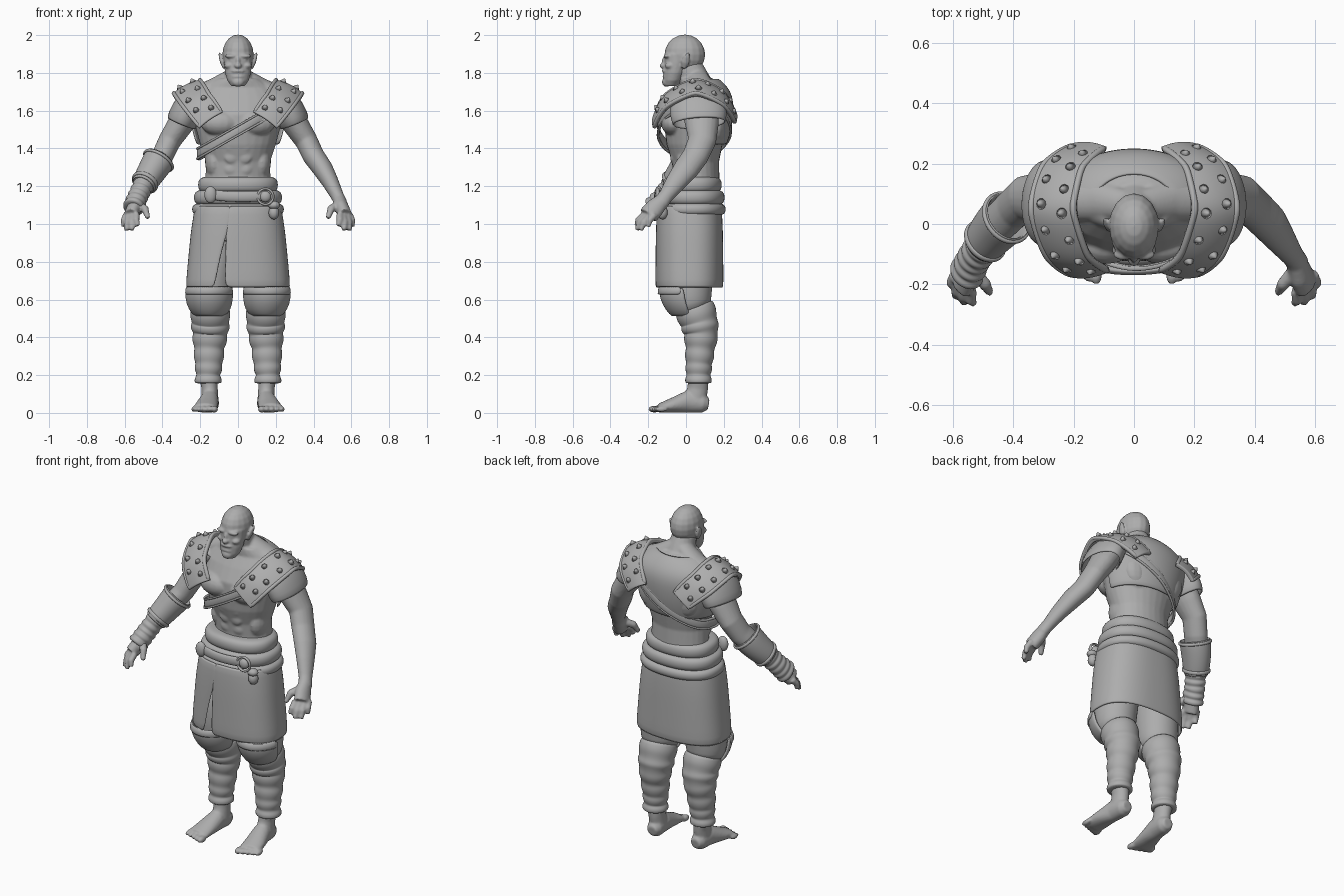
import bpy, bmesh, math
from mathutils import Vector, Matrix

if "Cube" in bpy.data.objects:
    bpy.data.objects.remove(bpy.data.objects["Cube"])

GREY = (0.42, 0.42, 0.42, 1)
mat = bpy.data.materials.new("clay grey")
mat.use_nodes = True
mat.diffuse_color = GREY
mat.node_tree.nodes["Principled BSDF"].inputs["Base Color"].default_value = GREY
X, Y, Z = Vector((1, 0, 0)), Vector((0, 1, 0)), Vector((0, 0, 1))


def grid(bm, rows, closed=False, cap=False):
    vs = [[bm.verts.new(p) for p in r] for r in rows]
    n = len(vs[0])
    for a, b in zip(vs, vs[1:]):
        for i in range(n if closed else n - 1):
            j = (i + 1) % n
            bm.faces.new((a[i], a[j], b[j], b[i]))
    if cap:
        bm.faces.new(vs[0][::-1])
        bm.faces.new(vs[-1])


def section(c, u, v, ru, rv, arc=(0, 360), n=20, p=2):
    full = arc[1] - arc[0] == 360
    pts = []
    for i in range(n):
        a = math.radians(arc[0] + (arc[1] - arc[0]) * i / (n if full else n - 1))
        co, si = math.cos(a), math.sin(a)
        pts.append(c + u * (ru * math.copysign(abs(co) ** (2 / p), co))
                   + v * (rv * math.copysign(abs(si) ** (2 / p), si)))
    return pts


def loft(bm, rings, ref=None, cap=True, side=1, arc=(0, 360), n=20, p=2):
    """Rings are x, y, z, radius along ref, other radius; level rings without ref."""
    cs = [Vector((side * r[0], r[1], r[2])) for r in rings]
    rows = []
    for i, (c, r) in enumerate(zip(cs, rings)):
        u, v = X, Y
        if ref:
            t = (cs[min(i + 1, len(cs) - 1)] - cs[max(i - 1, 0)]).normalized()
            u = (ref - t * ref.dot(t)).normalized()
            v = t.cross(u)
        rows.append(section(c, u, v, r[3], r[4], arc, n, p))
    grid(bm, rows, arc[1] - arc[0] == 360, cap)


def ball(bm, c, r):
    bmesh.ops.create_uvsphere(bm, u_segments=16, v_segments=10, radius=1,
                              matrix=Matrix.Translation(c) @ Matrix.Diagonal((*r, 1)))


def resample(rings, n, fold=0, waves=0):
    out = []
    for k in range(n):
        f = k / (n - 1) * (len(rings) - 1)
        i = min(int(f), len(rings) - 2)
        r = [a + (b - a) * (f - i) for a, b in zip(rings[i], rings[i + 1])]
        s = 1 + fold * (abs(math.sin(math.pi * waves * k / (n - 1))) - 0.4)
        out.append((*r[:3], r[3] * s, r[4] * s))
    return out


def finish(bm, name, voxel=0, thick=0, subsurf=0):
    bmesh.ops.recalc_face_normals(bm, faces=bm.faces)
    me = bpy.data.meshes.new(name)
    bm.to_mesh(me)
    bm.free()
    me.materials.append(mat)
    me.shade_smooth()
    ob = bpy.data.objects.new(name, me)
    bpy.context.collection.objects.link(ob)
    if voxel:
        m = ob.modifiers.new("fuse", "REMESH")
        m.mode, m.voxel_size, m.use_smooth_shade = "VOXEL", voxel, True
        m = ob.modifiers.new("soften", "SMOOTH")
        m.factor, m.iterations = 0.5, 4
    if thick:
        m = ob.modifiers.new("thickness", "SOLIDIFY")
        m.thickness, m.offset = thick, 0
    if subsurf:
        m = ob.modifiers.new("round", "SUBSURF")
        m.levels = m.render_levels = subsurf


# Torso sections, reused by the vest and the strap
TORSO = [(0, .04, .95, .2, .14), (0, .05, 1.15, .185, .13), (0, .055, 1.25, .172, .122),
         (0, .05, 1.33, .17, .125), (0, .045, 1.42, .2, .148), (0, .052, 1.5, .222, .165),
         (0, .058, 1.58, .245, .168), (0, .08, 1.66, .25, .148), (0, .088, 1.72, .2, .118),
         (0, .055, 1.77, .115, .09)]


def torso_at(z):
    for a, b in zip(TORSO, TORSO[1:]):
        if z <= b[2]:
            break
    f = min(max((z - a[2]) / (b[2] - a[2]), 0), 1)
    return [p + (q - p) * f for p, q in zip(a, b)]


def on_torso(angle, z, off):
    _, cy, _, rx, ry = torso_at(z)
    a = math.radians(angle)
    return Vector(((rx + off) * math.cos(a), cy + (ry + off) * math.sin(a), z))


# Body: torso, arms, hands and feet fused into one skin
ARM = [(.18, .07, 1.66, .09, .07), (.255, .075, 1.61, .1, .075), (.31, .085, 1.52, .088, .068),
       (.362, .085, 1.44, .075, .06), (.4, .05, 1.36, .07, .058), (.45, 0, 1.29, .068, .054),
       (.49, -.055, 1.22, .055, .044), (.525, -.105, 1.15, .04, .035), (.545, -.135, 1.11, .042, .034)]
FINGERS = [(.53, -.262, .99), (.562, -.26, .968), (.59, -.24, .966), (.605, -.2, .985)]
FOOT = [(.145, .12, .045, .03, .03), (.146, .09, .05, .046, .05), (.152, .01, .06, .05, .06),
        (.165, -.07, .04, .06, .04), (.174, -.14, .025, .064, .025)]
bm = bmesh.new()
loft(bm, TORSO, n=28)
loft(bm, [(0, .09, 1.66, .12, .1), (0, .05, 1.75, .078, .083), (0, .01, 1.84, .065, .072)], X)
for s in (1, -1):
    ball(bm, (s * .095, -.065, 1.535), (.105, .068, .068))
    for k in range(3):
        ball(bm, (s * .036, -.058 - .012 * k, 1.29 + .062 * k), (.036, .014, .032))
    ball(bm, (s * .125, .03, 1.33), (.05, .08, .09))
    ball(bm, (s * .1, .16, 1.53), (.1, .058, .11))
    loft(bm, [(.02, .06, 1.79, .05, .04), (.12, .08, 1.725, .07, .05), (.24, .075, 1.66, .07, .06)], Y, side=s)
    loft(bm, ARM, Y, side=s)
    # Palm, fingers and thumb
    loft(bm, [(.535, -.12, 1.13, .038, .034), (.55, -.165, 1.085, .052, .038),
              (.568, -.2, 1.045, .053, .037)], Y, side=s)
    for k, (x, y, z) in enumerate(FINGERS):
        bx, by, bz = .537 + .018 * k, -.22 + .018 * k, 1.05
        loft(bm, [(bx, by, bz, .019, .019), ((bx + x) / 2 + .006, (by + y) / 2 - .012, (bz + z) / 2, .018, .018),
                  (x, y, z, .013, .013)], X, side=s, n=10)
    loft(bm, [(.535, -.15, 1.105, .024, .024), (.492, -.2, 1.08, .021, .021),
              (.476, -.228, 1.03, .013, .013)], X, side=s, n=10)
    # Foot, ankle and toes
    loft(bm, FOOT, X, side=s)
    loft(bm, [(.16, .068, .22, .052, .055), (.15, .062, .13, .043, .055), (.148, .045, .05, .046, .06)], X, side=s)
    for k in range(5):
        ball(bm, (s * (.125 + .027 * k), -.167 + .009 * k, .02), (.02 - .0015 * k, .034, .019 - .001 * k))
finish(bm, "body", voxel=.007)

# Head with face and pointed ears
bm = bmesh.new()
ball(bm, (0, -.006, 1.897), (.083, .108, .106))
loft(bm, [(0, -.08, 1.73, .036, .035), (0, -.07, 1.76, .057, .05), (0, -.06, 1.8, .069, .06),
          (0, -.05, 1.85, .074, .066), (0, -.045, 1.9, .075, .07)])
ball(bm, (0, -.122, 1.838), (.019, .018, .015))
ball(bm, (0, -.113, 1.862), (.012, .015, .026))
ball(bm, (0, -.112, 1.81), (.036, .016, .011))
ball(bm, (0, -.109, 1.78), (.034, .016, .011))
ball(bm, (0, -.105, 1.752), (.033, .022, .026))
for s in (1, -1):
    ball(bm, (s * .034, -.1, 1.889), (.036, .02, .012))
    ball(bm, (s * .046, -.086, 1.838), (.027, .026, .018))
    ball(bm, (s * .033, -.098, 1.866), (.012, .012, .009))
    loft(bm, [(.07, -.012, 1.825, .012, .01), (.084, -.004, 1.855, .023, .011), (.093, .005, 1.885, .017, .009),
              (.1, .014, 1.908, .005, .005)], Y, side=s, n=12)
finish(bm, "head", voxel=.0055)

# Vest over the back
bm = bmesh.new()
grid(bm, [[on_torso(4 + 172 * i / 23, z, .017) for i in range(24)]
          for z in (1.42, 1.47, 1.53, 1.59, 1.65, 1.7, 1.74, 1.77)])
finish(bm, "vest", thick=.013, subsurf=1)

# Slanted chest strap, with a raised edge on both sides
for name, shift, width, off in (("chest_strap", 0, .026, .032), ("strap_edge_low", -.026, .007, .037),
                                ("strap_edge_high", .026, .007, .037)):
    bm = bmesh.new()
    rows = []
    for k in range(40):
        z = 1.495
        for _ in range(6):
            z = 1.495 + .57 * on_torso(9 * k, z, off).x
        out = off if k > 20 else .02
        rows.append([on_torso(9 * k, z, out) + Z * (shift + w) for w in (-width, 0, width)])
    grid(bm, rows + rows[:1])
    finish(bm, name, thick=.014, subsurf=1)

# Shoulder sleeves, plates, rims and spikes
INNER = [(.08, -.15, 1.59), (.145, -.105, 1.685), (.195, .05, 1.765), (.165, .185, 1.705), (.09, .248, 1.6)]
OUTER = [(.205, -.168, 1.505), (.295, -.105, 1.615), (.347, .05, 1.69), (.305, .195, 1.625), (.2, .258, 1.53)]
for s, tag in ((1, "left_"), (-1, "right_")):
    bm = bmesh.new()
    loft(bm, [(.18, .06, 1.69, .1, .06), (.235, .06, 1.655, .14, .075), (.272, .065, 1.6, .15, .08),
              (.3, .07, 1.53, .138, .08)], Y, cap=False, side=s)
    finish(bm, tag + "sleeve", thick=.012, subsurf=1)

    heart = Vector((s * .1, .05, 1.42))
    edges = [[Vector((s * x, y, z)) for x, y, z in e] for e in (INNER, OUTER)]

    def on_plate(f, g, lift=0):
        i = min(int(f), 3)
        a, b = (e[i].lerp(e[i + 1], f - i) for e in edges)
        p = a.lerp(b, g)
        bow = math.sin(math.pi * (f - i)) if f < 4 else 0
        return p + (p - heart).normalized() * (lift + .014 * math.sin(math.pi * g) + .008 * bow)

    bm = bmesh.new()
    grid(bm, [[on_plate(f, g) for g in (0, .03, .25, .5, .75, .97, 1)]
              for f in (0, .05, .5, 1, 1.5, 2, 2.5, 3, 3.5, 3.95, 4)])
    finish(bm, tag + "shoulder_plate", thick=.022, subsurf=2)
    for g, part in ((.05, "inner_rim"), (.95, "outer_rim")):
        bm = bmesh.new()
        loft(bm, [(*on_plate(k / 4, g, .003), .012, .012) for k in range(17)], X, n=8)
        finish(bm, tag + part, subsurf=1)
    bm = bmesh.new()
    for k in range(7):
        for g in (.28, .7):
            f = .35 + .52 * k + (.2 if g > .5 else 0)
            p = on_plate(f, g, .013)
            d = (p - heart).normalized()
            bmesh.ops.create_cone(bm, cap_ends=True, segments=10, radius1=.019, radius2=.003, depth=.02,
                                  matrix=Matrix.Translation(p) @ d.to_track_quat("Z", "Y").to_matrix().to_4x4())
    finish(bm, tag + "spikes")

    # Baggy trousers with folded leg wraps
    bm = bmesh.new()
    loft(bm, [(.12, .03, .95, .11, .13), (.14, .02, .75, .12, .13), (.15, .015, .65, .12, .125),
              (.15, .025, .58, .113, .112), (.148, .045, .53, .095, .098)], X, side=s)
    finish(bm, tag + "trouser", subsurf=1)
    bm = bmesh.new()
    calf = [(.148, .04, .57, .1, .105), (.146, .07, .48, .102, .1), (.148, .08, .42, .093, .09),
            (.153, .075, .34, .08, .077), (.155, .068, .26, .073, .07), (.158, .066, .2, .064, .064),
            (.158, .066, .155, .072, .07)]
    loft(bm, resample(calf, 36, .1, 6), X, side=s, n=24)
    finish(bm, tag + "leg_wrap", subsurf=1)

    # Knee pad with an upper flap
    bm = bmesh.new()
    loft(bm, [(.153, 0, .665, .12, .132), (.153, .005, .61, .122, .138), (.15, .02, .55, .108, .122),
              (.15, .035, .51, .07, .1)], cap=False, side=s, arc=(185, 355), n=16)
    finish(bm, tag + "knee_pad", thick=.018, subsurf=1)
    bm = bmesh.new()
    loft(bm, [(.153, 0, .67, .122, .14), (.153, 0, .625, .128, .147)], cap=False, side=s, arc=(190, 350), n=16)
    finish(bm, tag + "knee_flap", thick=.014, subsurf=1)

# Wrap skirt with a front slit
bm = bmesh.new()
rows = []
for z, rx, ry, end in ((1.1, .222, .165, 626), (1.0, .238, .17, 624), (.94, .246, .172, 620),
                       (.85, .255, .173, 615), (.75, .264, .174, 611), (.66, .272, .175, 608)):
    rows.append(section(Vector((0, .018, z)), X, Y, rx, ry, (259, end), 48, 2.5))
grid(bm, rows)
finish(bm, "skirt", thick=.012, subsurf=1)

# Waist bands
for name, z0, z1, rx, ry in (("waist_band", 1.165, 1.25, .2, .145), ("belt_upper", 1.1, 1.18, .222, .16),
                             ("belt_lower", 1.045, 1.11, .232, .166)):
    bm = bmesh.new()
    loft(bm, [(0, .033, z, rx + d, ry + d) for z, d in
              ((z0, -.05), (z0, .004), ((z0 + z1) / 2, .016), (z1, .004), (z1, -.05))],
         cap=False, n=32, p=2.3)
    finish(bm, name, subsurf=2)

# Front belt strap, discs, buckle and pouch
bm = bmesh.new()
loft(bm, [(-.16, -.135, 1.16, .03, .014), (-.07, -.156, 1.145, .028, .014), (.05, -.158, 1.143, .028, .014),
          (.17, -.135, 1.15, .03, .014)], Z, n=12)
finish(bm, "front_strap", subsurf=2)
bm = bmesh.new()
ball(bm, (-.145, -.146, 1.155), (.033, .022, .045))
ball(bm, (.145, -.148, 1.145), (.03, .02, .03))
ball(bm, (.19, -.125, 1.06), (.028, .028, .036))
ball(bm, (.19, -.13, 1.1), (.032, .028, .022))
finish(bm, "belt_fittings")
bm = bmesh.new()
ring = [section(Vector((.145, -.153, 1.145)) + d, X, Z, .042 + e, .042 + e, n=24)
        for d, e in ((Y * .012, 0), (Vector(), .01), (Y * -.012, 0), (Vector(), -.01))]
grid(bm, ring + ring[:1], True)
finish(bm, "buckle", subsurf=1)

# Bracer and wrist wraps on the right forearm
BRACER = [(.412, .028, 1.35, .084, .082), (.456, -.01, 1.28, .08, .07), (.505, -.073, 1.2, .066, .06)]
bm = bmesh.new()
loft(bm, BRACER, Y, cap=False, side=-1)
finish(bm, "bracer", thick=.014, subsurf=2)
for part, k in (("bracer_top_band", 2), ("bracer_low_band", 33)):
    bm = bmesh.new()
    loft(bm, [(*r[:3], r[3] + .006, r[4] + .006) for r in resample(BRACER, 41)[k:k + 5:4]],
         Y, cap=False, side=-1)
    finish(bm, part, thick=.016, subsurf=2)
bm = bmesh.new()
wrist = [(.497, -.065, 1.215, .06, .052), (.53, -.115, 1.145, .057, .052), (.557, -.17, 1.08, .064, .054)]
loft(bm, resample(wrist, 25, .15, 5), Y, side=-1)
finish(bm, "wrist_wraps", subsurf=1)
